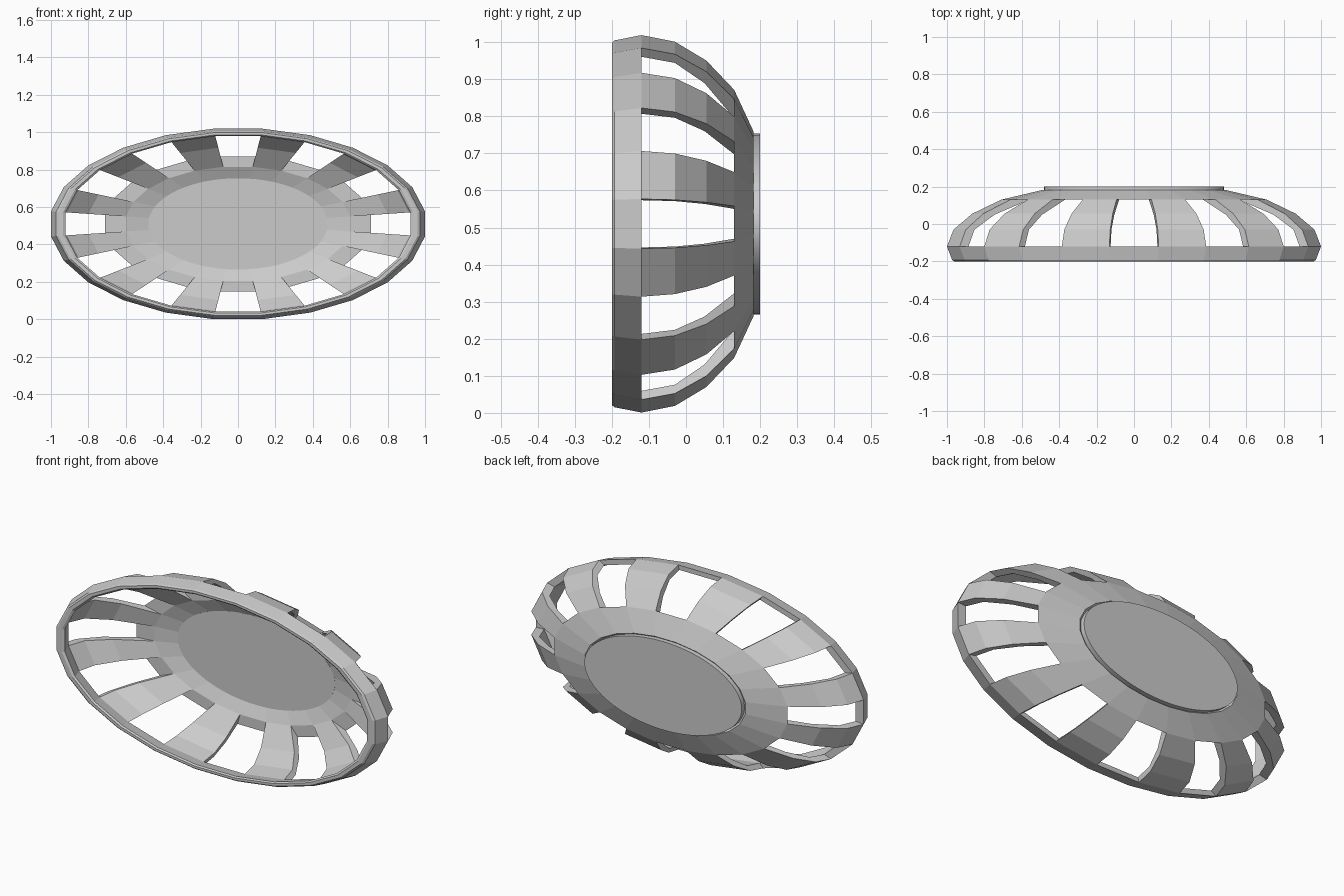
import bpy, bmesh, math

if "Cube" in bpy.data.objects:
    bpy.data.objects.remove(bpy.data.objects["Cube"], do_unlink=True)

SIDES = 24
CENTRE_Z = 0.51
HALF_STEP = math.pi / SIDES
RADIUS_X = 1 / math.cos(HALF_STEP)
RADIUS_Z = 0.509 / math.cos(HALF_STEP)

# Stations from front lip to back: (outer y, outer radius, inner y, inner radius)
STATIONS = [
    (-0.2, 0.96, -0.2, 0.935),
    (-0.193, 0.972, -0.193, 0.922),
    (-0.12, 1.0, -0.12, 0.95),
    (-0.03, 0.965, -0.03, 0.915),
    (0.055, 0.865, 0.05, 0.80),
    (0.13, 0.71, 0.13, 0.60),
    (0.182, 0.49, 0.165, 0.46),
]
BANDS = len(STATIONS) - 1


def make_object(name, bm):
    bmesh.ops.recalc_face_normals(bm, faces=bm.faces)
    mesh = bpy.data.meshes.new(name)
    bm.to_mesh(mesh)
    bm.free()
    obj = bpy.data.objects.new(name, mesh)
    bpy.context.collection.objects.link(obj)
    return obj


def is_solid(band, side):
    """Rim and back ring are continuous; ribs fill every other side."""
    if band < 0 or band >= BANDS:
        return False
    return band < 2 or band == BANDS - 1 or side % 2 == 1


def ring(bm, y, radius):
    verts = []
    for i in range(SIDES):
        a = (2 * i - 1) * HALF_STEP
        verts.append(bm.verts.new((RADIUS_X * radius * math.sin(a), y,
                                   CENTRE_Z + RADIUS_Z * radius * math.cos(a))))
    return verts


# Slotted oval bowl: rim, ribs and back ring in one shell
bm = bmesh.new()
outer = [ring(bm, s[0], s[1]) for s in STATIONS]
inner = [ring(bm, s[2], s[3]) for s in STATIONS]


def wall(p, q):
    """Join the outer and inner skins along one edge."""
    bm.faces.new((outer[p[0]][p[1]], outer[q[0]][q[1]],
                  inner[q[0]][q[1]], inner[p[0]][p[1]]))


for k in range(BANDS):
    for i in range(SIDES):
        if not is_solid(k, i):
            continue
        j = (i + 1) % SIDES
        for skin in (outer, inner):
            bm.faces.new((skin[k][i], skin[k][j], skin[k + 1][j], skin[k + 1][i]))
        if not is_solid(k - 1, i):
            wall((k, i), (k, j))
        if not is_solid(k + 1, i):
            wall((k + 1, i), (k + 1, j))
        if not is_solid(k, i - 1):
            wall((k, i), (k + 1, i))
        if not is_solid(k, j):
            wall((k, j), (k + 1, j))
make_object("slotted_bowl", bm)

# Smooth oval base plate closing the back
bpy.ops.mesh.primitive_cylinder_add(vertices=64, radius=1, depth=0.04,
                                    location=(0, 0.18, CENTRE_Z),
                                    rotation=(math.pi / 2, 0, 0))
plate = bpy.context.object
plate.name = "base_plate"
plate.scale = (0.48, 0.244, 1)
bpy.ops.object.transform_apply(location=False, rotation=True, scale=True)
bpy.ops.object.shade_smooth_by_angle()
